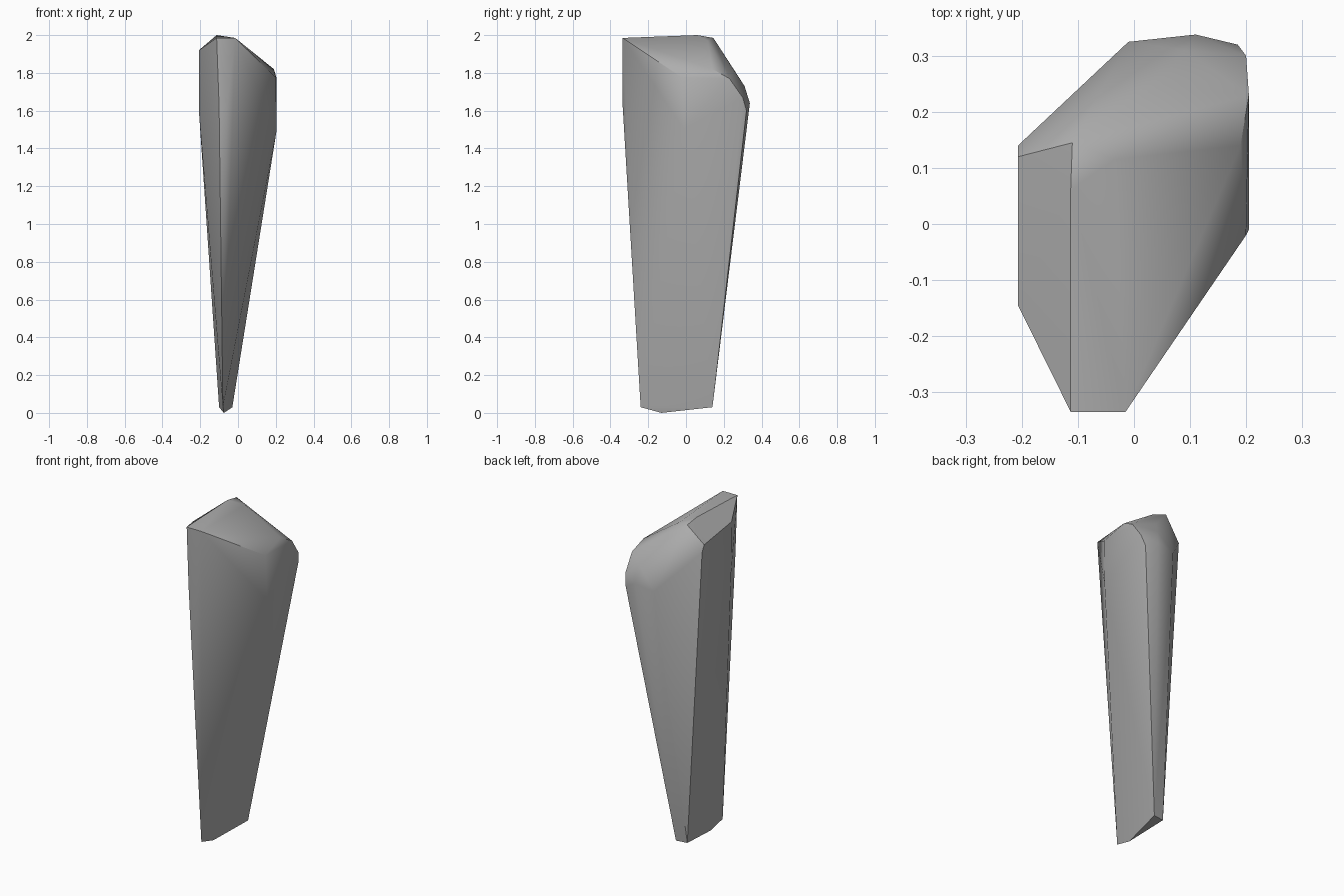
import bpy, bmesh
from math import radians

cube = bpy.data.objects.get("Cube")
if cube:
    bpy.data.objects.remove(cube)

# Corners of the stone shard, grouped by the side they shape
top_ridge = [(-.113, -.335, 1.985), (-.015, -.335, 1.985), (-.113, .06, 2),
             (-.11, .145, 1.985), (-.035, .115, 1.97)]
front_blade = [(-.1, -.335, 1.62), (-.06, -.335, 1.62)]
left_cheek = [(.2, -.02, 1.775), (.19, .14, 1.82), (.205, .23, 1.77),
              (.2, .3, 1.67), (.205, -.01, 1.5)]
right_cheek = [(-.207, -.145, 1.92), (-.207, .12, 1.88), (-.207, .14, 1.84),
               (-.207, -.14, 1.6)]
back_bulge = [(.05, .25, 1.82), (.09, .31, 1.73), (.11, .338, 1.64),
              (.185, .32, 1.6), (-.01, .325, 1.62)]
tip = [(-.08, -.24, .03), (-.075, -.13, 0), (-.03, .14, .03), (-.1, .13, .03)]

# Wrap the corners in one convex skin
bm = bmesh.new()
for group in (top_ridge, front_blade, left_cheek, right_cheek, back_bulge, tip):
    for corner in group:
        bm.verts.new(corner)
bmesh.ops.convex_hull(bm, input=bm.verts[:])
bmesh.ops.delete(bm, geom=[v for v in bm.verts if not v.link_faces], context='VERTS')
bmesh.ops.dissolve_limit(bm, angle_limit=radians(1), verts=bm.verts[:], edges=bm.edges[:])
bmesh.ops.recalc_face_normals(bm, faces=bm.faces[:])
mesh = bpy.data.meshes.new("stone_shard")
bm.to_mesh(mesh)
bm.free()
shard = bpy.data.objects.new("stone_shard", mesh)
bpy.context.collection.objects.link(shard)

# Plain grey stone
grey = bpy.data.materials.new("stone_grey")
grey.use_nodes = True
colour = (.42, .42, .42, 1)
grey.diffuse_color = colour
grey.node_tree.nodes["Principled BSDF"].inputs["Base Color"].default_value = colour
mesh.materials.append(grey)

# Soft shading with crisp main edges
bpy.ops.object.select_all(action='DESELECT')
shard.select_set(True)
bpy.context.view_layer.objects.active = shard
bpy.ops.object.shade_smooth_by_angle(angle=radians(35))
